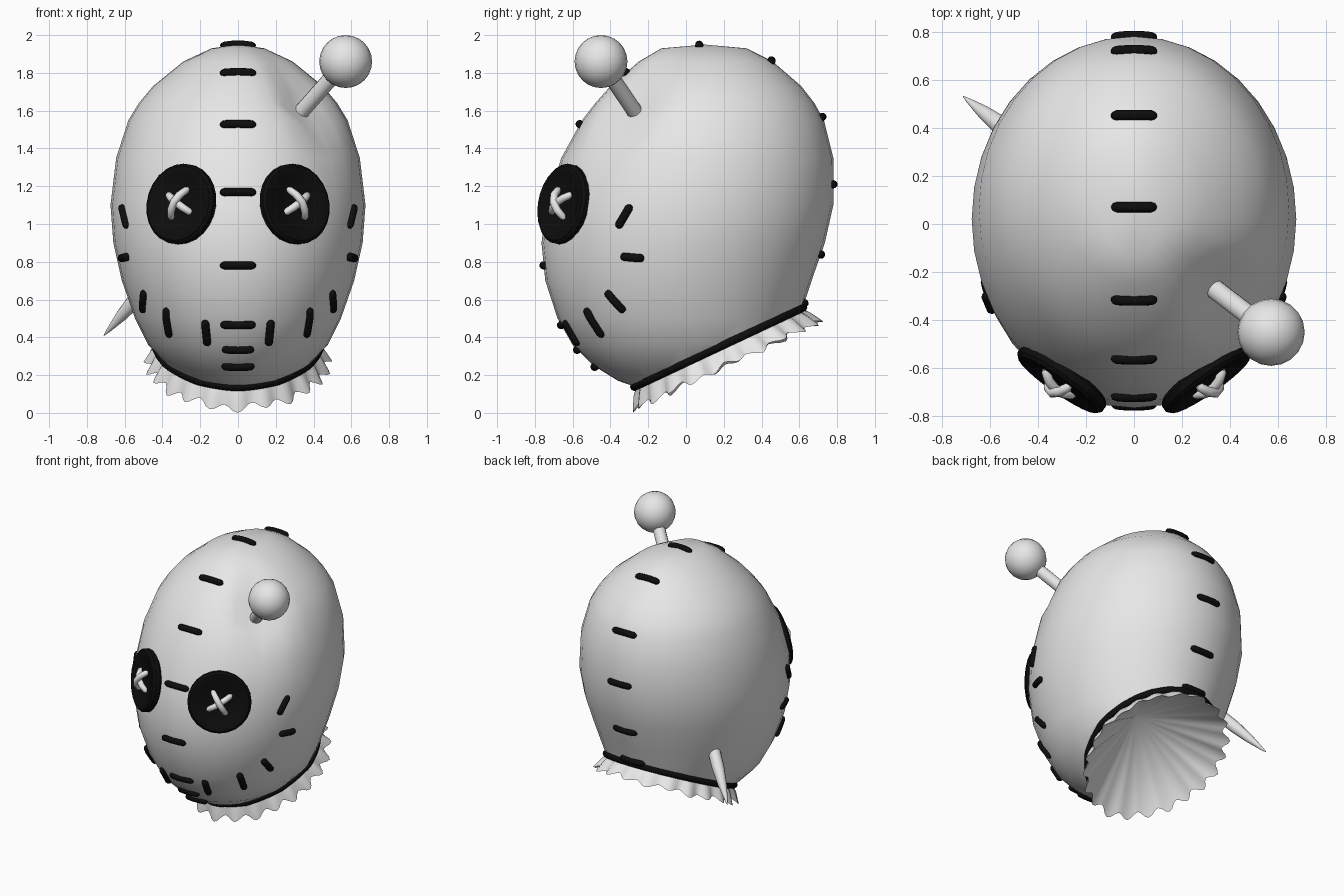
import bpy, bmesh, math
from mathutils import Vector
from mathutils.bvhtree import BVHTree

if "Cube" in bpy.data.objects:
    bpy.data.objects.remove(bpy.data.objects["Cube"])


def material(name, c):
    m = bpy.data.materials.new(name)
    m.diffuse_color = (c, c, c, 1)
    m.use_nodes = True
    m.node_tree.nodes["Principled BSDF"].inputs["Base Color"].default_value = m.diffuse_color
    return m


CLOTH = material("pale grey cloth", 0.8)
BLACK = material("black", 0.004)


def finish(name, bm, mat, angle=50):
    bmesh.ops.recalc_face_normals(bm, faces=bm.faces)
    me = bpy.data.meshes.new(name)
    bm.to_mesh(me)
    bm.free()
    me.materials.append(mat)
    ob = bpy.data.objects.new(name, me)
    bpy.context.collection.objects.link(ob)
    bpy.ops.object.select_all(action='DESELECT')
    bpy.context.view_layer.objects.active = ob
    ob.select_set(True)
    bpy.ops.object.shade_smooth_by_angle(angle=math.radians(angle))
    return ob


def bridge(bm, rings, loop=False):
    n = len(rings[0])
    pairs = list(zip(rings, rings[1:])) + ([(rings[-1], rings[0])] if loop else [])
    for a, b in pairs:
        for i in range(n):
            j = (i + 1) % n
            bm.faces.new((a[i], a[j], b[j], b[i]))


def tube(name, pts, radii, mat, sides=10, closed=False):
    """Sweep a circle along points with a radius at each one."""
    bm, rings, side, n = bmesh.new(), [], None, len(pts)
    for i, p in enumerate(pts):
        if closed:
            t = pts[(i + 1) % n] - pts[i - 1]
        else:
            t = pts[min(i + 1, n - 1)] - pts[max(i - 1, 0)]
        t.normalize()
        side = t.orthogonal() if side is None else side - t * side.dot(t)
        side.normalize()
        up = t.cross(side)
        rings.append([bm.verts.new(p + radii[i] * (side * math.cos(a) + up * math.sin(a)))
                      for a in (2 * math.pi * k / sides for k in range(sides))])
    bridge(bm, rings, closed)
    if not closed:
        bm.faces.new(rings[0])
        bm.faces.new(rings[-1])
    return finish(name, bm, mat)


# Long pin that passes right through the head
PIN_TOP, PIN_TIP = Vector((0.57, -0.45, 1.86)), Vector((-0.71, 0.53, 0.41))
pin_dir = (PIN_TIP - PIN_TOP).normalized()

# Head: stacked oval rings (z, front y, back y, half width)
SECTIONS = [(1.93, -0.13, 0.32, 0.14), (1.86, -0.25, 0.46, 0.29), (1.73, -0.40, 0.61, 0.45),
            (1.64, -0.48, 0.68, 0.525), (1.55, -0.55, 0.73, 0.58), (1.35, -0.66, 0.78, 0.645),
            (1.1, -0.74, 0.78, 0.675), (0.9, -0.765, 0.735, 0.66), (0.7, -0.745, 0.665, 0.615),
            (0.5, -0.68, 0.60, 0.545), (0.36, -0.60, 0.55, 0.475), (0.25, -0.49, 0.45, 0.37),
            (0.17, -0.36, 0.30, 0.25), (0.135, -0.26, 0.2, 0.14)]
SEG = 36
bm = bmesh.new()
rings = []
for z, f, b, w in SECTIONS:
    rings.append([bm.verts.new((w * math.sin(a), (f + b) / 2 - (b - f) / 2 * math.cos(a), z))
                  for a in (2 * math.pi * k / SEG for k in range(SEG))])
bridge(bm, rings)
top = bm.verts.new((0, 0.1, 1.95))
for i in range(SEG):
    bm.faces.new((rings[0][i], rings[0][(i + 1) % SEG], top))
bm.faces.new(rings[-1])
bmesh.ops.recalc_face_normals(bm, faces=bm.faces)
skin = BVHTree.FromBMesh(bm)

# Dent where the pin goes in
dent = skin.ray_cast(PIN_TOP, pin_dir)[0]
for v in bm.verts:
    d = (v.co - dent).length
    if d < 0.2:
        v.co += pin_dir * 0.07 * (1 - (d / 0.2) ** 2)

# Slanted neck opening
CEN = Vector((0, 0.165, 0.345))
U, V = Vector((1, 0, 0)), Vector((0, 0.905, 0.425)).normalized()
N = Vector((0, V.z, -V.y))
bmesh.ops.bisect_plane(bm, geom=bm.verts[:] + bm.edges[:] + bm.faces[:],
                       plane_co=CEN, plane_no=N, clear_outer=True)
finish("head", bm, CLOTH, 60)

# Neck cord and gathered frill follow the rim of the opening
COUNT, PLEATS = 132, 22
rim = []
for k in range(COUNT):
    a = 2 * math.pi * k / COUNT
    d = U * math.sin(a) - V * math.cos(a)
    rim.append((skin.ray_cast(CEN, d)[0], d, math.cos(PLEATS * a), math.cos(9 * a + 1)))
tube("neck_cord", [p for p, d, w, s in rim], [0.024] * COUNT, BLACK, 8, True)
bm = bmesh.new()
frill = [[bm.verts.new(p + d * (out + wave * w) + N * (drop + fall * w + fall * 0.6 * s))
          for p, d, w, s in rim]
         for out, wave, drop, fall in ((-0.02, 0, -0.01, 0), (0.015, 0.012, 0.045, 0.0),
                                       (0.045, 0.022, 0.105, 0.013))]
bridge(bm, frill)
apex = bm.verts.new(CEN - N * 0.33)
for i in range(COUNT):
    bm.faces.new((frill[-1][i], frill[-1][(i + 1) % COUNT], apex))
finish("neck_frill", bm, CLOTH, 40)

# Pin shaft and ball
length = (PIN_TIP - PIN_TOP).length
tube("pin_shaft", [PIN_TOP + pin_dir * length * t for t in (0, 0.5, 0.87, 0.93, 0.985, 1)],
     [0.042, 0.042, 0.042, 0.03, 0.01, 0.002], CLOTH, 12)
bm = bmesh.new()
bmesh.ops.create_uvsphere(bm, u_segments=20, v_segments=12, radius=0.14)
bmesh.ops.translate(bm, verts=bm.verts, vec=PIN_TOP)
finish("pin_ball", bm, CLOTH)


def stitch(name, a, b, r=0.022):
    a, b = Vector(a), Vector(b)
    pts = []
    for t in (0, 0.04, 0.12, 0.35, 0.65, 0.88, 0.96, 1):
        loc, nor = skin.find_nearest(a.lerp(b, t))[:2]
        pts.append(loc + nor * 0.004)
    tube(name, pts, [r * f for f in (0.35, 0.75, 1, 1, 1, 1, 0.75, 0.35)], BLACK)


# Stitches across the middle seam (y, z)
for y, z in ((0.6, 0.59), (0.71, 0.84), (0.77, 1.21), (0.71, 1.56), (0.45, 1.86), (0.07, 1.95),
             (-0.315, 1.80), (-0.565, 1.53), (-0.72, 1.17), (-0.76, 0.78), (-0.67, 0.46),
             (-0.58, 0.33), (-0.48, 0.25)):
    h = 0.095 if z > 0.4 or y > 0 else 0.085
    stitch("seam_stitch", (-h, y, z), (h, y, z))

# Mouth and cheek stitches, both sides
MOUTH = [((0.18, -0.66, 0.48), (0.165, -0.58, 0.35)), ((0.39, -0.54, 0.55), (0.35, -0.43, 0.41)),
         ((0.51, -0.43, 0.64), (0.49, -0.32, 0.54)), ((0.57, -0.34, 0.83), (0.61, -0.22, 0.82)),
         ((0.58, -0.36, 0.98), (0.61, -0.29, 1.10))]
for s in (1, -1):
    for a, b in MOUTH:
        stitch("mouth_stitch", (s * a[0], *a[1:]), (s * b[0], *b[1:]))

# Button eyes with crossed thread
PROFILE = [(0.198, -0.03), (0.215, -0.015), (0.215, 0.015), (0.2, 0.03), (0.165, 0.03), (0.145, 0.018)]
for s in (1, -1):
    normal = Vector((s * math.sin(math.radians(35)), -math.cos(math.radians(35)), 0.17))
    mat = normal.to_track_quat('Z', 'Y').to_matrix().to_4x4()
    mat.translation = (s * 0.3, -0.645, 1.105)
    bm = bmesh.new()
    rings = [[bm.verts.new(mat @ Vector((r * math.cos(a), r * math.sin(a), z)))
              for a in (2 * math.pi * k / 24 for k in range(24))] for r, z in PROFILE]
    bridge(bm, rings)
    bm.faces.new(rings[0])
    bm.faces.new(rings[-1])
    finish("button_eye", bm, BLACK, 35)
    for x, y, lift in ((s * 0.08, 0.05, 0.035), (-s * 0.045, 0.08, 0.055)):
        pts = [mat @ Vector((x * t, y * t, 0.015 + lift * (1 - t * t)))
               for t in (-1, -0.9, -0.5, 0, 0.5, 0.9, 1)]
        tube("eye_thread", pts, [0.012, 0.019, 0.021, 0.021, 0.021, 0.019, 0.012], CLOTH)
